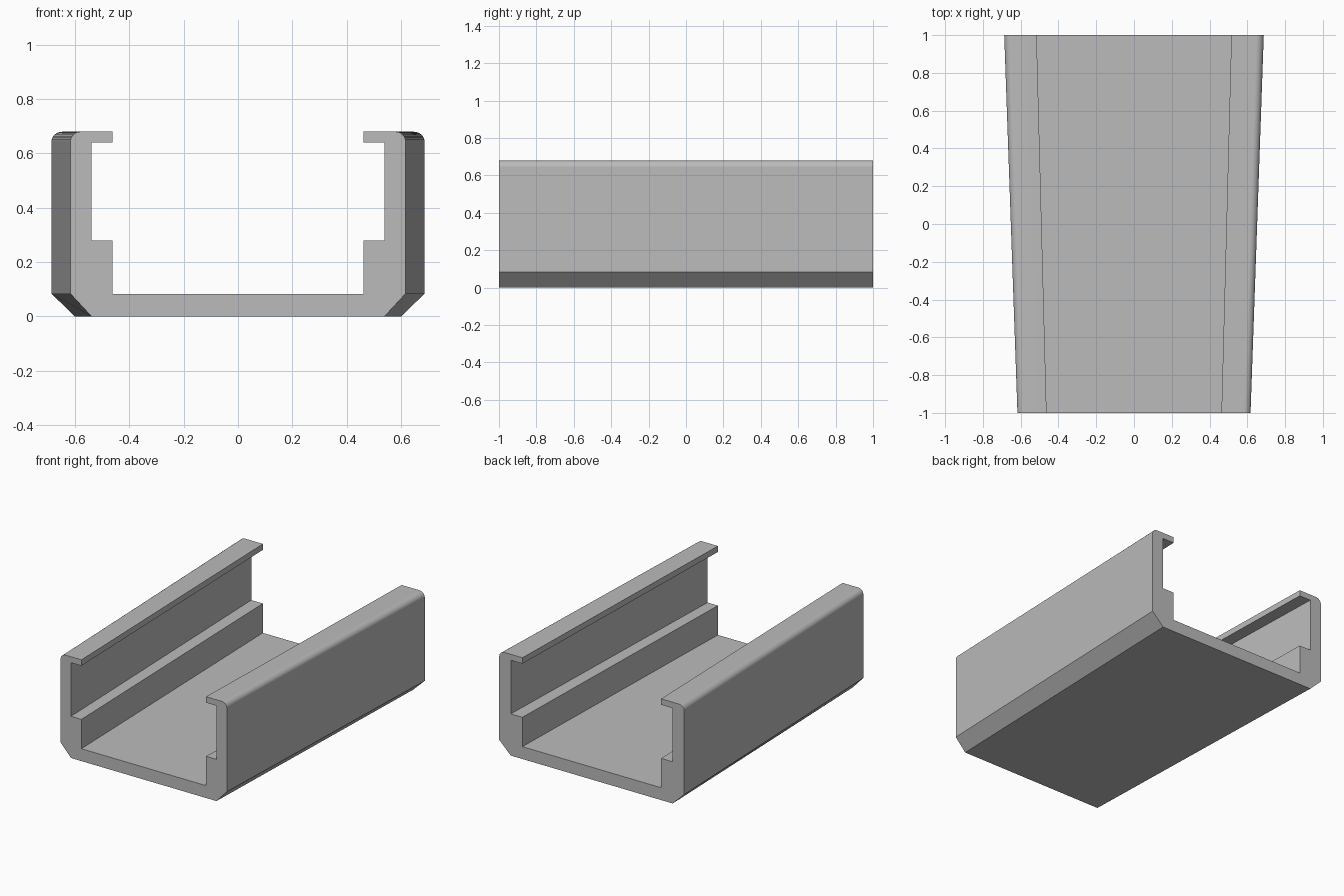
import bpy
import bmesh
from math import sin, cos, pi, radians

cube = bpy.data.objects.get("Cube")
if cube:
    bpy.data.objects.remove(cube, do_unlink=True)

# Single plain grey material
GREY = (0.5, 0.5, 0.5, 1.0)
mat = bpy.data.materials.new("plain grey")
mat.use_nodes = True
mat.diffuse_color = GREY
mat.node_tree.nodes["Principled BSDF"].inputs["Base Color"].default_value = GREY

# Section dimensions at the narrow front end
OUTER, STEP, INNER = 0.617, 0.54, 0.463
HEIGHT, FLOOR, LEDGE, LIP = 0.68, 0.083, 0.28, 0.64
RADIUS, SEGMENTS = 0.036, 8
TAPER = 0.687 / OUTER

# Right half of the section: chamfer, wall, rounded shoulder, lip, groove, ledge, floor
half = [(STEP, 0), (OUTER, FLOOR)]
for i in range(SEGMENTS + 1):
    a = i / SEGMENTS * pi / 2
    half.append((OUTER - RADIUS + RADIUS * cos(a), HEIGHT - RADIUS + RADIUS * sin(a)))
half += [(INNER, HEIGHT), (INNER, LIP), (STEP, LIP),
         (STEP, LEDGE), (INNER, LEDGE), (INNER, FLOOR)]
section = half + [(-x, z) for x, z in reversed(half)]

# Loft the section from the narrow front to the wider back
bm = bmesh.new()
front = [bm.verts.new((x, -1, z)) for x, z in section]
back = [bm.verts.new((x * TAPER, 1, z)) for x, z in section]
bm.faces.new(front)
bm.faces.new(back[::-1])
for i in range(len(section)):
    j = (i + 1) % len(section)
    bm.faces.new((front[j], front[i], back[i], back[j]))
bmesh.ops.recalc_face_normals(bm, faces=bm.faces)

mesh = bpy.data.meshes.new("tapered_channel")
bm.to_mesh(mesh)
bm.free()
mesh.materials.append(mat)
channel = bpy.data.objects.new("tapered_channel", mesh)
bpy.context.collection.objects.link(channel)

# Smooth only the rounded shoulders, keeping the flat walls flat
bpy.context.view_layer.objects.active = channel
channel.select_set(True)
bpy.ops.object.shade_smooth_by_angle(angle=radians(30))
weighted = channel.modifiers.new("flat walls", 'WEIGHTED_NORMAL')
weighted.keep_sharp = True
